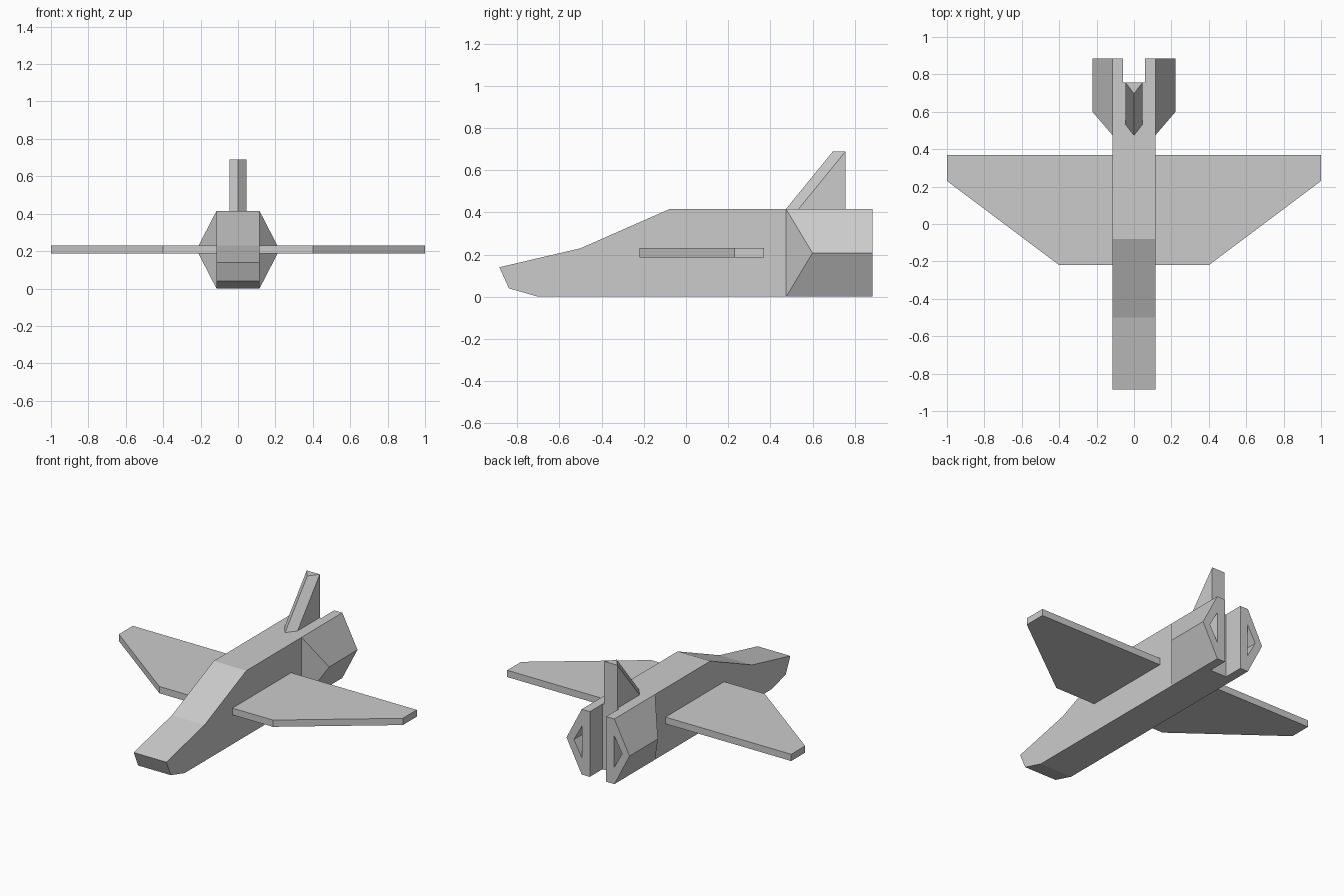
import bpy, bmesh

if "Cube" in bpy.data.objects:
    bpy.data.objects.remove(bpy.data.objects["Cube"])

W, H = 0.115, 0.415          # fuselage half width and height
REAR, TAIL = 0.885, 0.475    # rear end and start of the engine section


def finish(name, bm):
    bmesh.ops.remove_doubles(bm, verts=bm.verts, dist=1e-5)
    bmesh.ops.dissolve_limit(bm, angle_limit=0.01, verts=bm.verts, edges=bm.edges)
    bmesh.ops.recalc_face_normals(bm, faces=bm.faces)
    mesh = bpy.data.meshes.new(name)
    bm.to_mesh(mesh)
    bm.free()
    ob = bpy.data.objects.new(name, mesh)
    bpy.context.collection.objects.link(ob)
    return ob


def add_hull(bm, points):
    verts = [bm.verts.new(p) for p in points]
    bmesh.ops.convex_hull(bm, input=verts)


def hull(name, points):
    bm = bmesh.new()
    add_hull(bm, points)
    return finish(name, bm)


def cut(target, cutter):
    cutter.hide_render = True
    mod = target.modifiers.new(cutter.name, 'BOOLEAN')
    mod.operation, mod.solver, mod.object = 'DIFFERENCE', 'EXACT', cutter
    bpy.context.view_layer.objects.active = target
    bpy.ops.object.modifier_apply(modifier=mod.name)
    bpy.data.objects.remove(cutter)


# Fuselage: side profile extruded across x, open at the tail joint
profile = [(-0.885, 0.14), (-0.84, 0.04), (-0.70, 0), (TAIL, 0),
           (TAIL, H), (-0.08, H), (-0.50, 0.23)]
bm = bmesh.new()
side = bm.faces.new([bm.verts.new((-W, y, z)) for y, z in profile])
ext = bmesh.ops.extrude_face_region(bm, geom=[side], use_keep_orig=True)
bmesh.ops.translate(bm, vec=(2 * W, 0, 0),
                    verts=[v for v in ext['geom'] if isinstance(v, bmesh.types.BMVert)])

# Engine section: box with ridged pods on both sides
add_hull(bm, [(s * W, y, z) for s in (-1, 1) for y in (TAIL, REAR) for z in (0, H)]
         + [(s * 0.222, y, H / 2) for s in (-1, 1) for y in (0.60, REAR)])
bmesh.ops.remove_doubles(bm, verts=bm.verts, dist=1e-5)
joint = [f for f in bm.faces if all(abs(v.co.y - TAIL) < 1e-4 for v in f.verts)]
bmesh.ops.delete(bm, geom=joint, context='FACES')
fuselage = finish("fuselage", bm)

# Slot between the engines and triangular exhaust recesses
cut(fuselage, hull("slot_cutter", [(x, y, z) for x in (-0.058, 0.058)
                                   for y in (0.757, 1.0) for z in (-0.1, 0.6)]))
for s in (-1, 1):
    cut(fuselage, hull("exhaust_cutter", [(s * x, y, z) for y in (0.77, 1.0)
                       for x, z in ((0.113, 0.105), (0.113, 0.31), (0.17, H / 2))]))

# Wings
outline = [(0.113, -0.22), (0.40, -0.22), (1, 0.23), (1, 0.37), (0.113, 0.37)]
for s, name in ((-1, "left_wing"), (1, "right_wing")):
    hull(name, [(s * x, y, z) for x, y in outline for z in (0.187, 0.23)])

# Swept tail fin with a wedge-shaped leading edge
hull("tail_fin", [(0, 0.473, H), (0, 0.697, 0.69)]
     + [(s * 0.046, y, z) for s in (-1, 1)
        for y, z in ((0.533, H), (0.757, H), (0.757, 0.69))])
